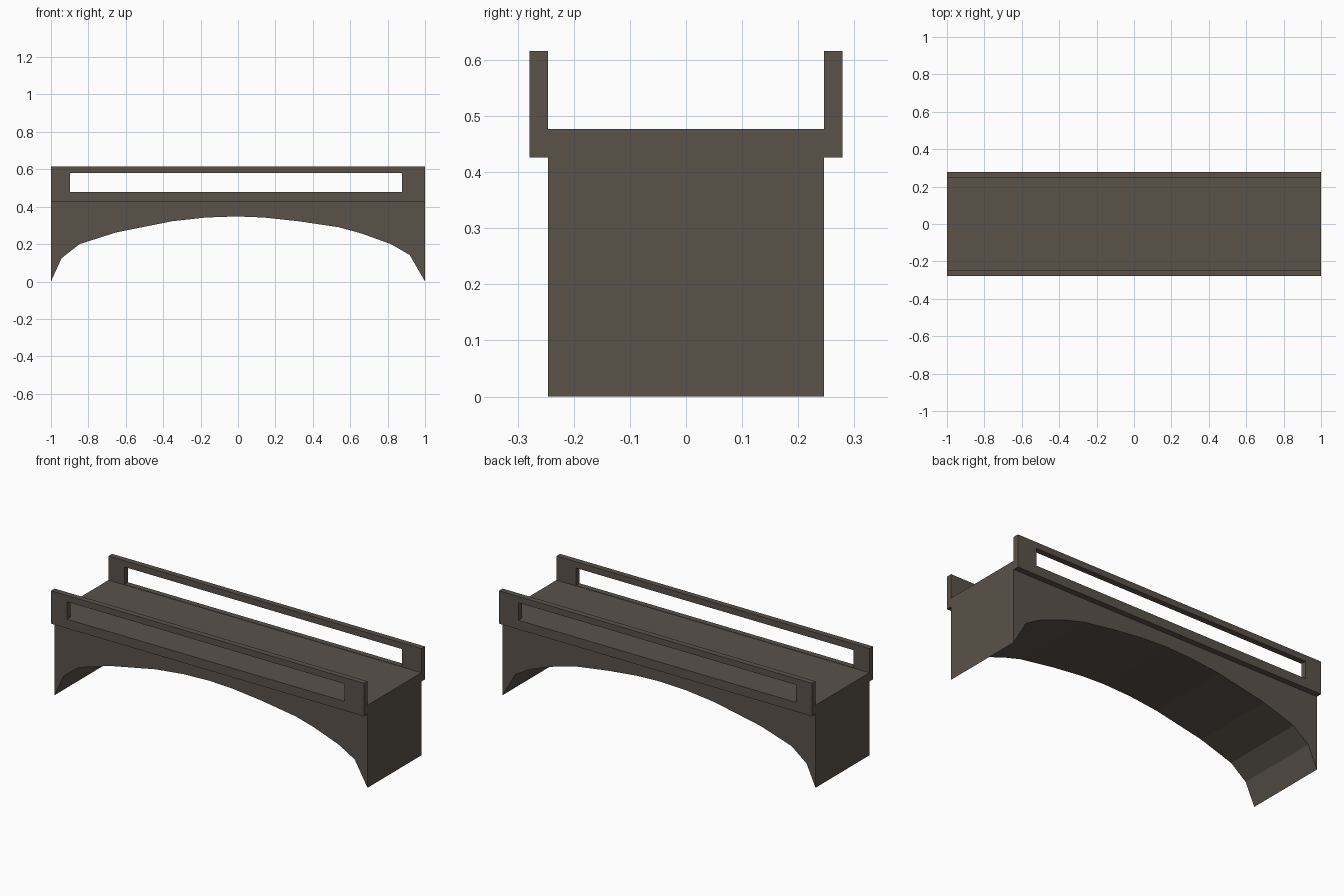
import bpy, bmesh

if "Cube" in bpy.data.objects:
    bpy.data.objects.remove(bpy.data.objects["Cube"])

stone = bpy.data.materials.new("dark brown stone")
stone.diffuse_color = (0.102, 0.084, 0.068, 1)
stone.use_nodes = True
stone.node_tree.nodes["Principled BSDF"].inputs["Base Color"].default_value = stone.diffuse_color


def finish(name, bm):
    bmesh.ops.recalc_face_normals(bm, faces=bm.faces)
    mesh = bpy.data.meshes.new(name)
    bm.to_mesh(mesh)
    bm.free()
    mesh.materials.append(stone)
    obj = bpy.data.objects.new(name, mesh)
    bpy.context.collection.objects.link(obj)
    return obj


def loop(bm, pts, y):
    return [bm.verts.new((x, y, z)) for x, z in pts]


def bridge(bm, a, b):
    n = len(a)
    for i in range(n):
        j = (i + 1) % n
        bm.faces.new((a[i], a[j], b[j], b[i]))


# Bridge body: arch profile extruded across the deck width, in vertical strips
DECK_TOP, HALF = 0.477, 0.246
arch = [(-1, 0), (-0.943, 0.125), (-0.847, 0.2), (-0.65, 0.263),
        (-0.355, 0.322), (-0.175, 0.342), (-0.01, 0.348), (0.14, 0.342),
        (0.325, 0.322), (0.54, 0.29), (0.66, 0.257), (0.817, 0.2),
        (0.918, 0.142), (1, 0)]
bm = bmesh.new()
outline = arch + [(1, DECK_TOP), (-1, DECK_TOP)]
front, back = loop(bm, outline, -HALF), loop(bm, outline, HALF)
bridge(bm, front, back)
bm.faces.new(front)
bm.faces.new(back)
finish("arched_bridge_body", bm)

# Parapets: a rectangular frame with one long opening, on each side
outer = [(-1, 0.426), (1, 0.426), (1, 0.616), (-1, 0.616)]
inner = [(-0.898, 0.479), (0.876, 0.479), (0.876, 0.58), (-0.898, 0.58)]
for name, y0, y1 in (("front_parapet", -0.279, -0.246),
                     ("back_parapet", 0.246, 0.279)):
    bm = bmesh.new()
    o0, i0 = loop(bm, outer, y0), loop(bm, inner, y0)
    o1, i1 = loop(bm, outer, y1), loop(bm, inner, y1)
    for a, b in ((o0, i0), (i0, i1), (i1, o1), (o1, o0)):
        bridge(bm, a, b)
    finish(name, bm)
